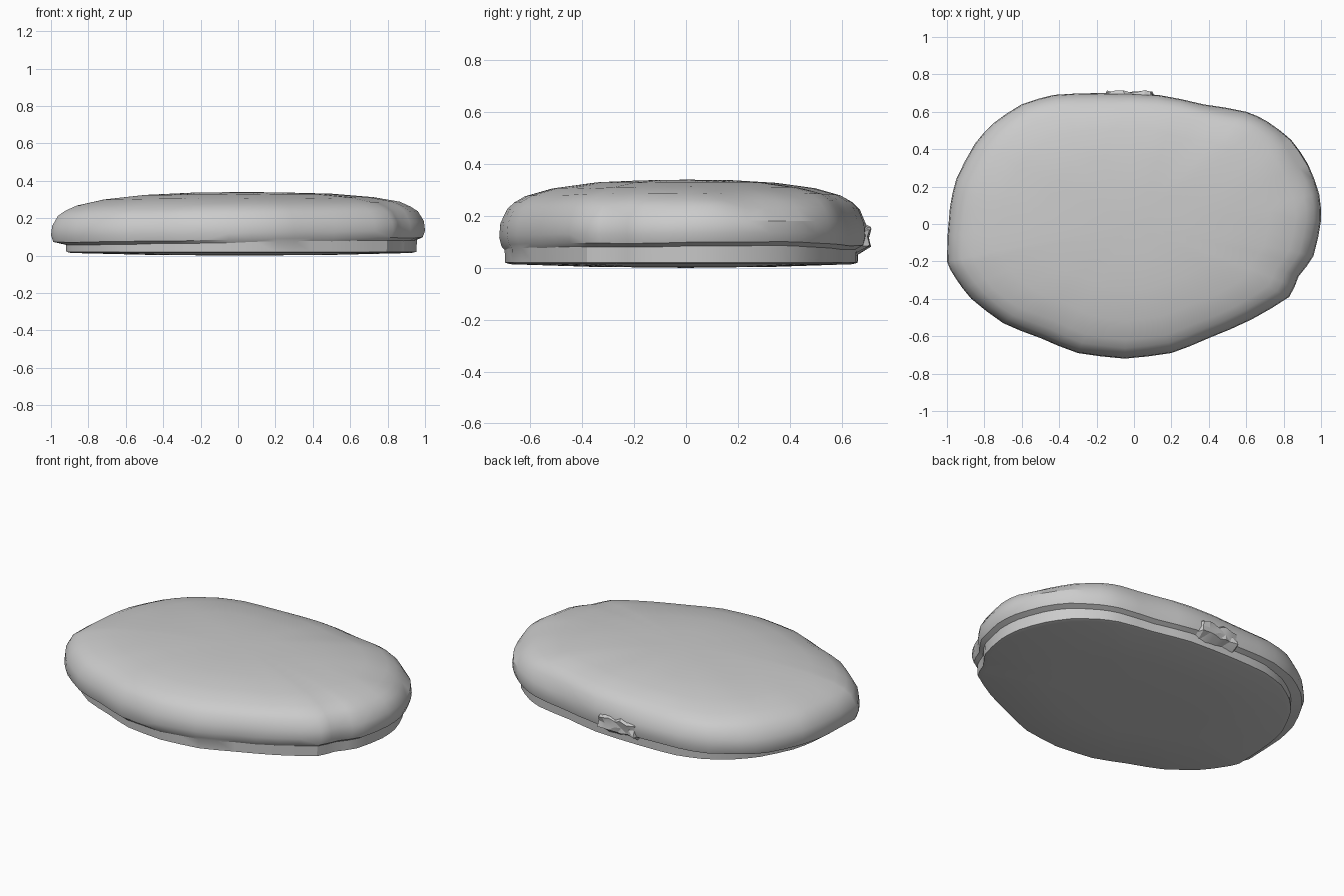
import bpy, bmesh, random
from mathutils import Vector, noise

random.seed(4)
cube = bpy.data.objects.get("Cube")
if cube:
    bpy.data.objects.remove(cube, do_unlink=True)

stone = bpy.data.materials.new("stone grey")
stone.use_nodes = True
GREY = (0.6, 0.6, 0.6, 1)
stone.diffuse_color = GREY
stone.node_tree.nodes["Principled BSDF"].inputs["Base Color"].default_value = GREY


def finish(bm, name, angle):
    bmesh.ops.recalc_face_normals(bm, faces=bm.faces)
    mesh = bpy.data.meshes.new(name)
    bm.to_mesh(mesh)
    bm.free()
    mesh.materials.append(stone)
    ob = bpy.data.objects.new(name, mesh)
    bpy.context.collection.objects.link(ob)
    bpy.ops.object.select_all(action='DESELECT')
    ob.select_set(True)
    bpy.context.view_layer.objects.active = ob
    bpy.ops.object.shade_smooth_by_angle(angle=angle)
    return ob


# Widest outline of the slab, counterclockwise
outline = [(1.0, .02), (.99, .16), (.93, .32), (.84, .45), (.71, .55), (.6, .6),
           (.37, .64), (.13, .69), (-.18, .70), (-.43, .69), (-.6, .64),
           (-.75, .54), (-.85, .43), (-.95, .24), (-.985, .08), (-1.0, -.2),
           (-.96, -.28), (-.87, -.4), (-.7, -.53), (-.5, -.61), (-.3, -.69),
           (-.05, -.72), (.2, -.69), (.4, -.61), (.63, -.51), (.83, -.39),
           (.88, -.28), (.96, -.17)]
# Split each edge once for finer facets
pts = []
for i, a in enumerate(outline):
    b = outline[(i + 1) % len(outline)]
    pts += [Vector(a), (Vector(a) + Vector(b)) / 2 * 1.004]

# Rings from the flat base over the lip to the domed top: scale, height
rings = [(.5, .004), (.93, .014), (.957, .02), (.96, .07), (.988, .085), (1, .12),
         (.994, .17), (.96, .225), (.92, .252), (.86, .277), (.72, .305),
         (.5, .327), (.25, .337)]

bm = bmesh.new()
loops = []
for k, (s, z) in enumerate(rings):
    loop = []
    for p in pts:
        x, y = p * s
        h = z
        if k < 4:                      # base sits slightly off centre
            x = x * .978 + .018
            y -= .008
        if 3 <= k <= 5:                # wavy lip, lower at the left end
            h += .014 * p.x + .008 * noise.noise(Vector((p.x * 4, p.y * 4, 1)))
        elif k > 5:                    # chipped shoulder and gently uneven top
            n = noise.noise(Vector((p.x * s * 4, p.y * s * 4, z * 9)))
            h += .007 * n * s + .012 * p.x * s * s
            if s < .99:
                x += .012 * n
                y += .012 * n
        loop.append(bm.verts.new((x, y, h)))
    loops.append(loop)

count = len(pts)
for lo, hi in zip(loops, loops[1:]):
    for i in range(count):
        j = (i + 1) % count
        bm.faces.new((lo[i], lo[j], hi[j], hi[i]))
for loop, z in ((loops[0], 0), (loops[-1], .34)):
    centre = bm.verts.new((0, 0, z))
    for i in range(count):
        bm.faces.new((loop[i], loop[(i + 1) % count], centre))
bmesh.ops.triangulate(bm, faces=bm.faces, quad_method='SHORT_EDGE')
finish(bm, "stone_slab", .5)

# Rough broken patch standing slightly proud of the back wall
bm = bmesh.new()
cols, rows = 9, 5
grid = []
for r in range(rows):
    row = []
    for c in range(cols):
        rim = r in (0, rows - 1) or c in (0, cols - 1)
        x = -.18 + .31 * c / (cols - 1) + random.uniform(-.008, .008)
        z = .045 + .14 * r / (rows - 1) + random.uniform(-.008, .008)
        y = .645 if rim else random.uniform(.697, .72)
        row.append(bm.verts.new((x, y, z)))
    grid.append(row)
for r in range(rows - 1):
    for c in range(cols - 1):
        bm.faces.new((grid[r][c], grid[r + 1][c], grid[r + 1][c + 1], grid[r][c + 1]))
edge = [e for e in bm.edges if e.is_boundary]
bmesh.ops.holes_fill(bm, edges=edge, sides=0)
bmesh.ops.triangulate(bm, faces=bm.faces)
finish(bm, "broken_back_patch", .3)
